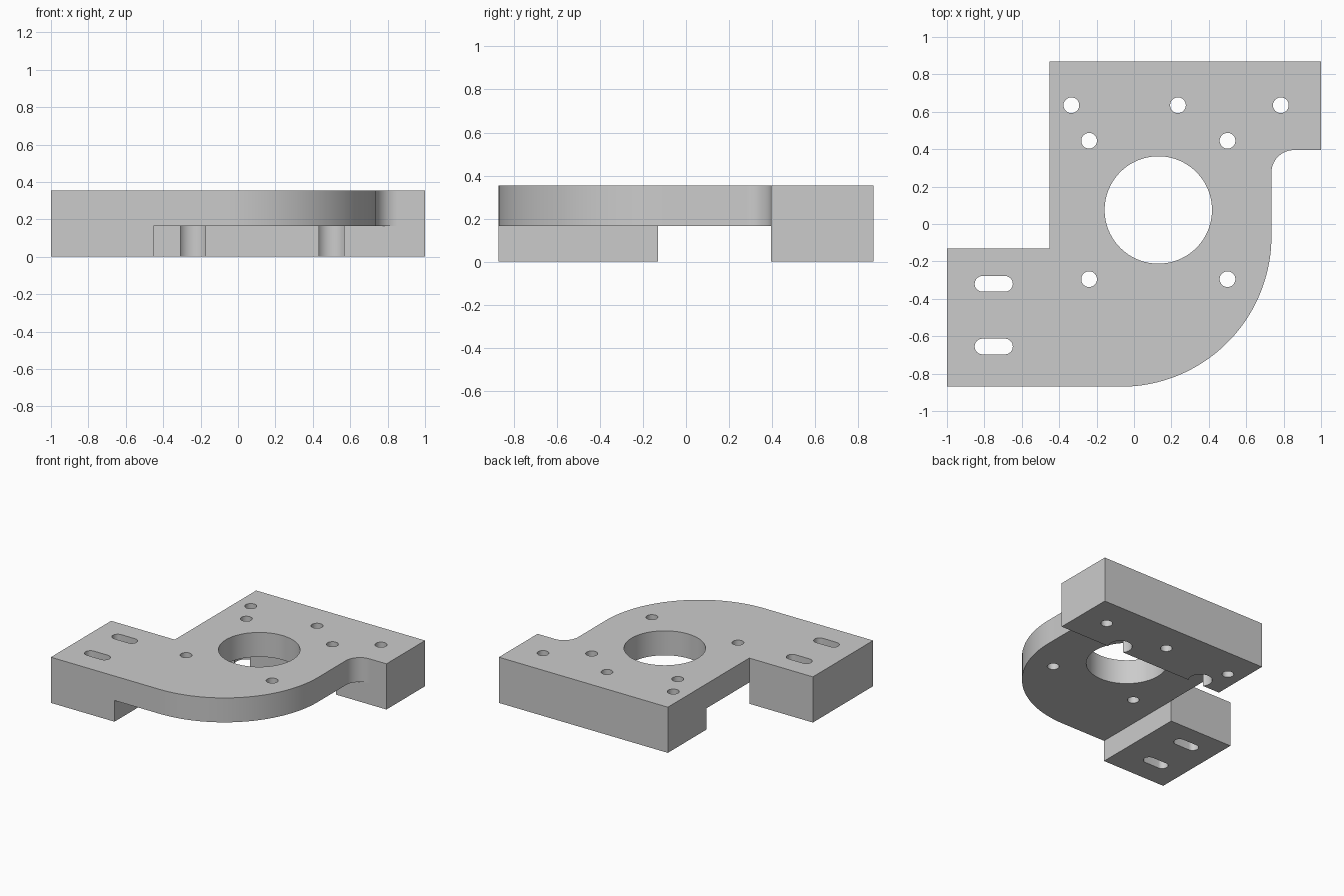
import bpy
import bmesh
from math import sin, cos, radians

if "Cube" in bpy.data.objects:
    bpy.data.objects.remove(bpy.data.objects["Cube"])

TOP, UNDER = 0.355, 0.165   # plate top and underside heights
REAR_Y, SIDE_X = 0.395, -0.453   # inner faces of the two feet


def arc(cx, cy, r, start, end, steps=32):
    angles = [radians(start + (end - start) * i / steps) for i in range(steps + 1)]
    return [(cx + r * cos(a), cy + r * sin(a)) for a in angles]


def circle(cx, cy, r, steps=48):
    return arc(cx, cy, r, 0, 360, steps)[:-1]


def slot(cx, cy, half, r):
    return arc(cx + half, cy, r, -90, 90, 16) + arc(cx - half, cy, r, 90, 270, 16)


def prism(name, outline, z0, z1):
    """Extrude a flat outline upward into a solid."""
    bm = bmesh.new()
    face = bm.faces.new([bm.verts.new((x, y, z0)) for x, y in outline])
    up = bmesh.ops.extrude_face_region(bm, geom=[face])["geom"]
    moved = [v for v in up if isinstance(v, bmesh.types.BMVert)]
    bmesh.ops.translate(bm, verts=moved, vec=(0, 0, z1 - z0))
    bmesh.ops.recalc_face_normals(bm, faces=bm.faces)
    mesh = bpy.data.meshes.new(name)
    bm.to_mesh(mesh)
    bm.free()
    obj = bpy.data.objects.new(name, mesh)
    bpy.context.collection.objects.link(obj)
    return obj


grey = bpy.data.materials.new("machined grey")
grey.use_nodes = True
grey.diffuse_color = (0.6, 0.6, 0.6, 1)
grey.node_tree.nodes["Principled BSDF"].inputs["Base Color"].default_value = (0.6, 0.6, 0.6, 1)

# Plate outline with the big rounded corner and the small inner fillet
outline = [(SIDE_X, 0.87), (SIDE_X, -0.13), (-1, -0.13), (-1, -0.87)]
outline += arc(-0.07, -0.065, 0.805, -90, 0, 64)
outline += arc(0.855, 0.275, 0.12, 180, 90, 24)
outline += [(1, REAR_Y), (1, 0.87)]
bracket = prism("mounting_bracket", outline, 0, TOP)
bracket.data.materials.append(grey)

# Relief under the plate, leaving a rear foot and a side foot
relief = [(SIDE_X, -2), (2, -2), (2, 0.1), (1.2, 0.2), (0.855, REAR_Y),
          (-0.7, REAR_Y), (-0.7, 0.1), (SIDE_X, -0.13)]
cutters = [prism("relief_cutter", relief, -1, UNDER)]

# Main bore and bolt holes
cutters.append(prism("bore_cutter", circle(0.13, 0.075, 0.287, 96), -1, 1))
motor_holes = [(x, y) for x in (-0.24, 0.5) for y in (-0.295, 0.445)]
foot_holes = [(x, 0.635) for x in (-0.335, 0.235, 0.785)]
for x, y in motor_holes + foot_holes:
    cutters.append(prism("hole_cutter", circle(x, y, 0.042), -1, 1))

# Bolt head clearances opening through the front of the rear foot
for x in (-0.24, 0.5):
    cutters.append(prism("clearance_cutter", circle(x, 0.445, 0.084), -1, UNDER))

# Adjustment slots in the side foot
for y in (-0.32, -0.655):
    cutters.append(prism("slot_cutter", slot(-0.75, y, 0.06, 0.042), -1, 1))

bpy.ops.object.select_all(action='DESELECT')
bpy.context.view_layer.objects.active = bracket
bracket.select_set(True)
for cutter in cutters:
    cutter.hide_render = True
    mod = bracket.modifiers.new("cut", 'BOOLEAN')
    mod.operation = 'DIFFERENCE'
    mod.solver = 'EXACT'
    mod.object = cutter
    bpy.ops.object.modifier_apply(modifier=mod.name)
    bpy.data.objects.remove(cutter)

bpy.ops.object.shade_smooth_by_angle(angle=radians(30))
